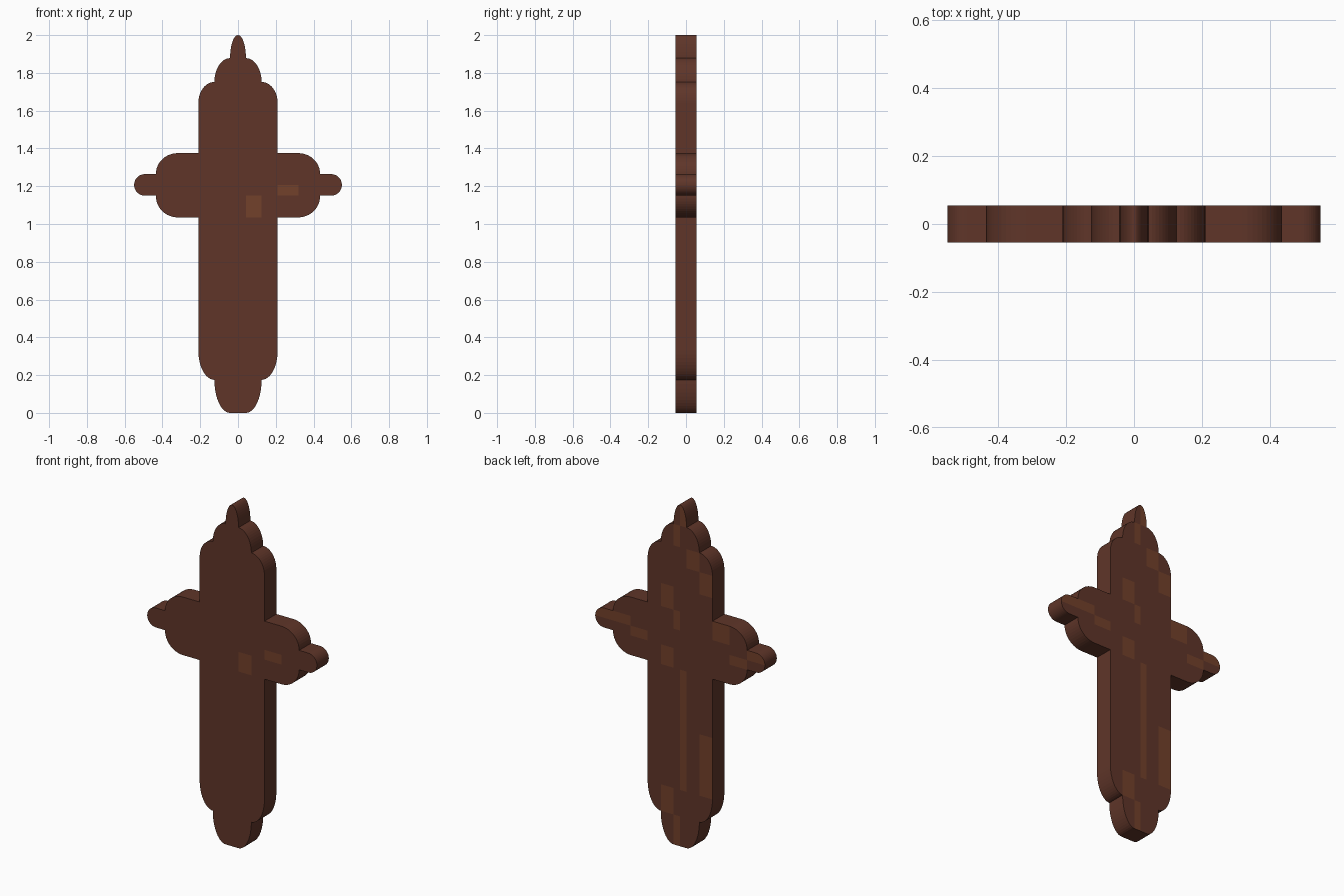
import bpy, bmesh
from math import sin, cos, radians
from mathutils import Vector

if "Cube" in bpy.data.objects:
    bpy.data.objects.remove(bpy.data.objects["Cube"])

HALF = 0.055  # half thickness

def material(name, rgb):
    m = bpy.data.materials.new(name)
    m.diffuse_color = (*rgb, 1)
    m.use_nodes = True
    m.node_tree.nodes["Principled BSDF"].inputs["Base Color"].default_value = m.diffuse_color
    return m

def arc(cx, cz, rx, rz, a0, n=12):
    """Quarter ellipse starting at a0 degrees."""
    angles = [radians(a0 + 90 * i / n) for i in range(n + 1)]
    return [(cx + rx * cos(a), cz + rz * sin(a)) for a in angles]

# Right half of the stepped outline, from the foot up to the tip
right = arc(0.042, 0.175, 0.083, 0.175, -90)          # foot
right += arc(0.125, 0.33, 0.085, 0.155, -90)          # lower shaft shoulder
right += [(0.21, 1.035)]
right += arc(0.32, 1.15, 0.115, 0.115, -90)           # arm underside
right += arc(0.493, 1.207, 0.057, 0.057, -90)         # arm knob
right += arc(0.493, 1.207, 0.057, 0.057, 0)
right += [(0.435, 1.264)]
right += arc(0.32, 1.264, 0.115, 0.111, 0)            # arm top
right += [(0.21, 1.375)]
right += arc(0.125, 1.64, 0.085, 0.112, 0)            # upper shoulder
right += arc(0.042, 1.752, 0.083, 0.126, 0)           # second tier
right += arc(0, 1.878, 0.042, 0.122, 0)               # tip

outline = []
for p in right + [(-x, z) for x, z in reversed(right)]:
    if not outline or (Vector(p) - Vector(outline[-1])).length > 1e-4:
        outline.append(p)

# Extrude the outline into a slab
bm = bmesh.new()
front = bm.faces.new([bm.verts.new((x, -HALF, z)) for x, z in outline])
ext = bmesh.ops.extrude_face_region(bm, geom=[front], use_keep_orig=True)
bmesh.ops.translate(bm, vec=(0, 2 * HALF, 0),
                    verts=[g for g in ext["geom"] if isinstance(g, bmesh.types.BMVert)])
bmesh.ops.recalc_face_normals(bm, faces=bm.faces[:])
bmesh.ops.triangulate(bm, faces=[f for f in bm.faces if len(f.verts) > 4])

# Cut the faces along the patch grid
def cut(co, no):
    bmesh.ops.bisect_plane(bm, geom=bm.verts[:] + bm.edges[:] + bm.faces[:],
                           dist=1e-5, plane_co=co, plane_no=no)

for x in (0.042, 0.125, 0.21, 0.32, 0.435):
    cut((x, 0, 0), (1, 0, 0))
    cut((-x, 0, 0), (1, 0, 0))
cut((0, 0, 0), (1, 0, 0))
for z in (0.175, 0.33, 0.69, 1.035, 1.15, 1.207, 1.264, 1.375, 1.51, 1.64, 1.752, 1.878):
    cut((0, 0, z), (0, 0, 1))

# Lighter patches: x range, z range
both = [(0.042, 0.125, 1.035, 1.15), (0.21, 0.32, 1.15, 1.207)]
back = both + [
    (-0.042, 0, 1.878, 2.0), (0, 0.042, 1.752, 1.878),
    (-0.125, -0.042, 1.64, 1.752), (-0.21, -0.125, 1.51, 1.64),
    (0.042, 0.125, 1.375, 1.51), (0, 0.042, 1.264, 1.375),
    (-0.042, 0, 0.33, 1.035), (-0.21, -0.125, 0.33, 0.69),
    (0.042, 0.125, 0.175, 0.33), (0, 0.042, 0, 0.175),
    (0.32, 0.435, 1.207, 1.264), (0.435, 0.55, 1.207, 1.264),
    (-0.32, -0.21, 1.264, 1.375), (-0.435, -0.32, 1.15, 1.207),
    (-0.55, -0.435, 1.207, 1.264)]

for f in bm.faces:
    c = f.calc_center_median()
    if abs(c.y) > HALF - 1e-4:
        patches = back if c.y > 0 else both
        f.material_index = int(any(a < c.x < b and l < c.z < h for a, b, l, h in patches))

mesh = bpy.data.meshes.new("stepped_cross")
bm.to_mesh(mesh)
bm.free()
mesh.materials.append(material("dark_wood", (0.115, 0.036, 0.022)))
mesh.materials.append(material("light_wood", (0.17, 0.052, 0.024)))
cross = bpy.data.objects.new("stepped_cross", mesh)
bpy.context.collection.objects.link(cross)
